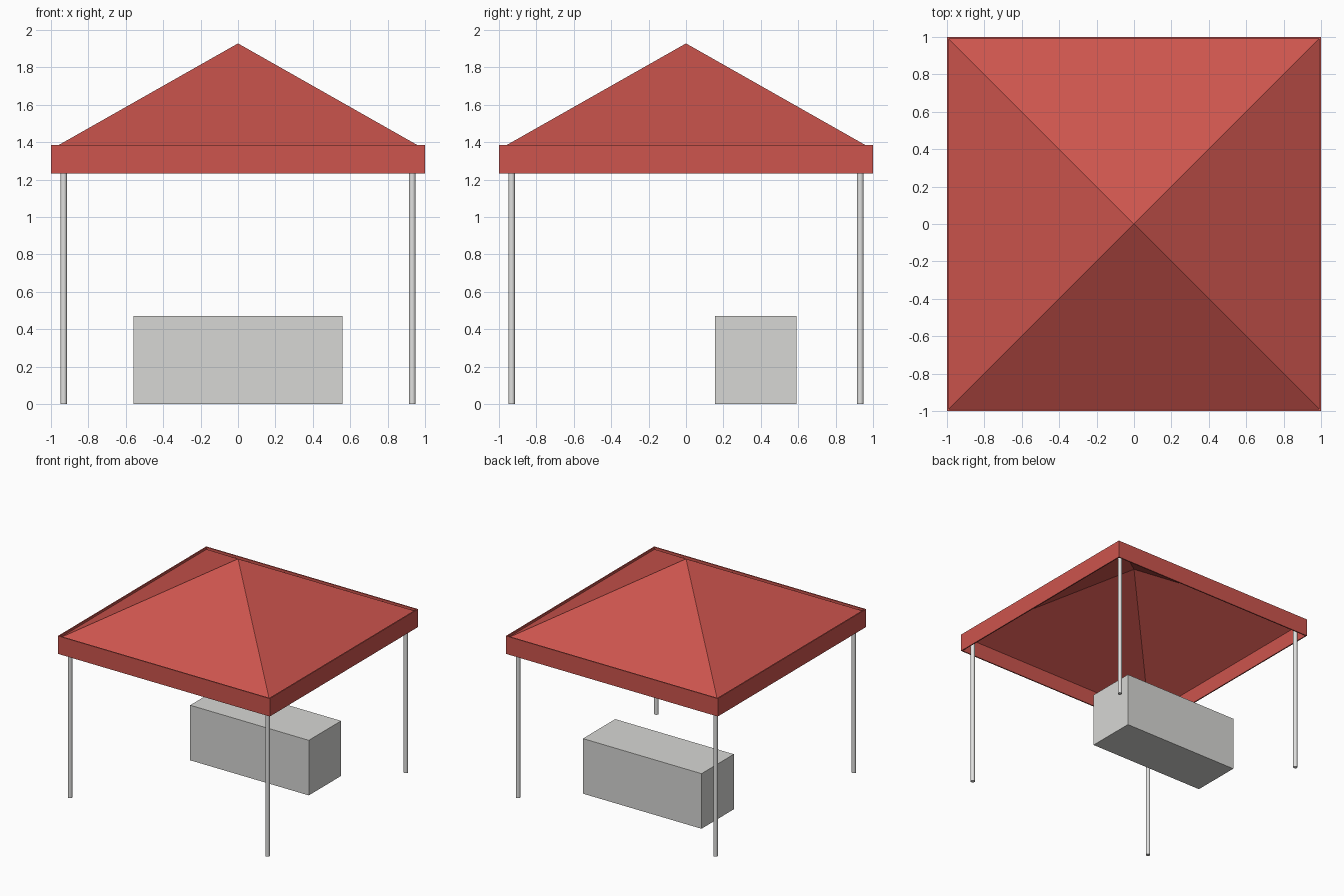
import bpy
import bmesh
import math

cube = bpy.data.objects.get("Cube")
if cube:
    bpy.data.objects.remove(cube)


def material(name, rgb):
    mat = bpy.data.materials.new(name)
    mat.use_nodes = True
    mat.diffuse_color = (*rgb, 1)
    mat.node_tree.nodes["Principled BSDF"].inputs["Base Color"].default_value = (*rgb, 1)
    return mat


red = material("canopy red", (0.61, 0.09, 0.075))
grey = material("counter grey", (0.68, 0.68, 0.66))
metal = material("pole metal", (0.75, 0.75, 0.74))


def add_object(name, bm, mat):
    mesh = bpy.data.meshes.new(name)
    bm.to_mesh(mesh)
    bm.free()
    mesh.materials.append(mat)
    obj = bpy.data.objects.new(name, mesh)
    bpy.context.collection.objects.link(obj)
    return obj


def box(name, low, high, mat):
    bm = bmesh.new()
    bmesh.ops.create_cube(bm, size=1)
    for v in bm.verts:
        v.co = [a + (b - a) * (c + 0.5) for a, b, c in zip(low, high, v.co)]
    return add_object(name, bm, mat)


# Pyramid roof, open underneath
EAVE, EAVE_Z, PEAK_Z = 0.99, 1.367, 1.928
bm = bmesh.new()
peak = bm.verts.new((0, 0, PEAK_Z))
rim = [bm.verts.new((x * EAVE, y * EAVE, EAVE_Z))
       for x, y in ((-1, -1), (1, -1), (1, 1), (-1, 1))]
for i in range(4):
    bm.faces.new((rim[i], rim[(i + 1) % 4], peak))
add_object("roof", bm, red)

# Valance panels hanging around the eaves
for i, side in enumerate(("front", "left", "back", "right")):
    panel = box(side + "_valance", (-1, -1, 1.232), (1, -EAVE, 1.385), red)
    panel.rotation_euler.z = i * math.pi / 2

# Corner poles
for depth, y in (("front", -0.932), ("back", 0.932)):
    for side, x in (("right", -0.932), ("left", 0.932)):
        bm = bmesh.new()
        bmesh.ops.create_cone(bm, cap_ends=True, segments=16, radius1=0.0175,
                              radius2=0.0175, depth=1.385)
        bmesh.ops.translate(bm, verts=bm.verts, vec=(x, y, 1.385 / 2))
        pole = add_object(depth + "_" + side + "_pole", bm, metal)
        for face in pole.data.polygons:
            face.use_smooth = len(face.vertices) == 4

# Counter block towards the back
box("counter", (-0.56, 0.155, 0), (0.56, 0.59, 0.47), grey)
